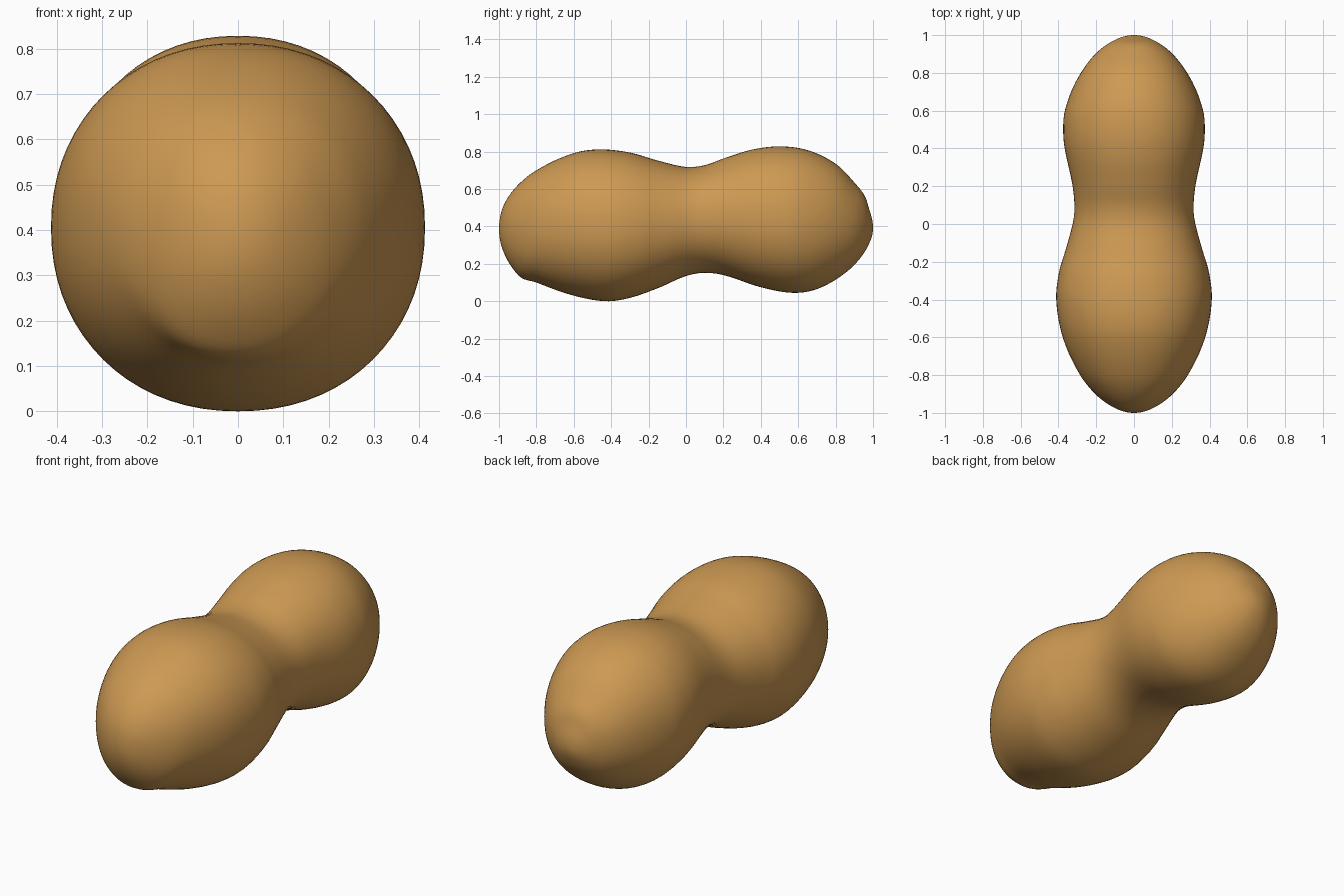
import bpy, bmesh, math

if "Cube" in bpy.data.objects:
    bpy.data.objects.remove(bpy.data.objects["Cube"])

# Outline stations along the length: (y, z) for top and bottom, (y, half width) for sides
TOP = [(-1, .385), (-.98, .50), (-.9, .62), (-.8, .70), (-.6, .792), (-.46, .812), (-.3, .795),
       (-.15, .752), (0, .718), (.1, .727), (.2, .763), (.35, .81), (.5, .828), (.65, .808),
       (.8, .735), (.9, .635), (.96, .555), (.98, .49), (1, .39)]
BOTTOM = [(-1, .385), (-.98, .275), (-.93, .18), (-.88, .125), (-.8, .10), (-.6, .03), (-.43, 0),
          (-.3, .018), (-.15, .07), (0, .135), (.1, .152), (.2, .14), (.4, .075), (.57, .045),
          (.7, .065), (.85, .15), (.95, .255), (.98, .31), (1, .39)]
WIDTH = [(-1, 0), (-.97, .11), (-.9, .205), (-.8, .285), (-.6, .377), (-.4, .412), (-.25, .396),
         (-.15, .366), (0, .325), (.08, .315), (.2, .325), (.4, .367), (.5, .375), (.6, .366),
         (.75, .31), (.9, .205), (.97, .11), (1, 0)]


def curve(points):
    """Smooth interpolation over the angle acos(-y), which keeps the ends round."""
    t = [math.acos(-y) for y, _ in points]
    v = [p[1] for p in points]
    n = len(t)
    m = []
    for i in range(n):
        a, b = max(i - 1, 0), min(i + 1, n - 1)
        m.append((v[b] - v[a]) / (t[b] - t[a]))

    def at(x):
        i = max(k for k in range(n - 1) if t[k] <= x)
        h = t[i + 1] - t[i]
        s = (x - t[i]) / h
        return ((2*s**3 - 3*s**2 + 1) * v[i] + (s**3 - 2*s**2 + s) * h * m[i]
                + (3*s**2 - 2*s**3) * v[i + 1] + (s**3 - s**2) * h * m[i + 1])
    return at


top, bottom, width = curve(TOP), curve(BOTTOM), curve(WIDTH)
RINGS, SIDES, POWER = 96, 72, 2 / 2.12


def rounded(c):
    return math.copysign(abs(c) ** POWER, c)


# Peanut shell: slightly squared oval rings lofted along y
bm = bmesh.new()
rings = []
for i in range(1, RINGS):
    t = math.pi * i / RINGS
    zt, zb, w = top(t), bottom(t), width(t)
    ring = []
    for j in range(SIDES):
        a = 2 * math.pi * j / SIDES
        ring.append(bm.verts.new((w * rounded(math.cos(a)), -math.cos(t),
                                  (zt + zb) / 2 + (zt - zb) / 2 * rounded(math.sin(a)))))
    rings.append(ring)
front = bm.verts.new((0, -1, .385))
back = bm.verts.new((0, 1, .39))
for j in range(SIDES):
    k = (j + 1) % SIDES
    bm.faces.new((front, rings[0][j], rings[0][k]))
    bm.faces.new((back, rings[-1][k], rings[-1][j]))
    for r, s in zip(rings, rings[1:]):
        bm.faces.new((r[j], s[j], s[k], r[k]))
bmesh.ops.recalc_face_normals(bm, faces=bm.faces)
for f in bm.faces:
    f.smooth = True
mesh = bpy.data.meshes.new("peanut_shell")
bm.to_mesh(mesh)
bm.free()

mat = bpy.data.materials.new("tan shell")
mat.diffuse_color = (.61, .32, .086, 1)
mat.use_nodes = True
mat.node_tree.nodes["Principled BSDF"].inputs["Base Color"].default_value = mat.diffuse_color
mesh.materials.append(mat)
bpy.context.collection.objects.link(bpy.data.objects.new("peanut_shell", mesh))
